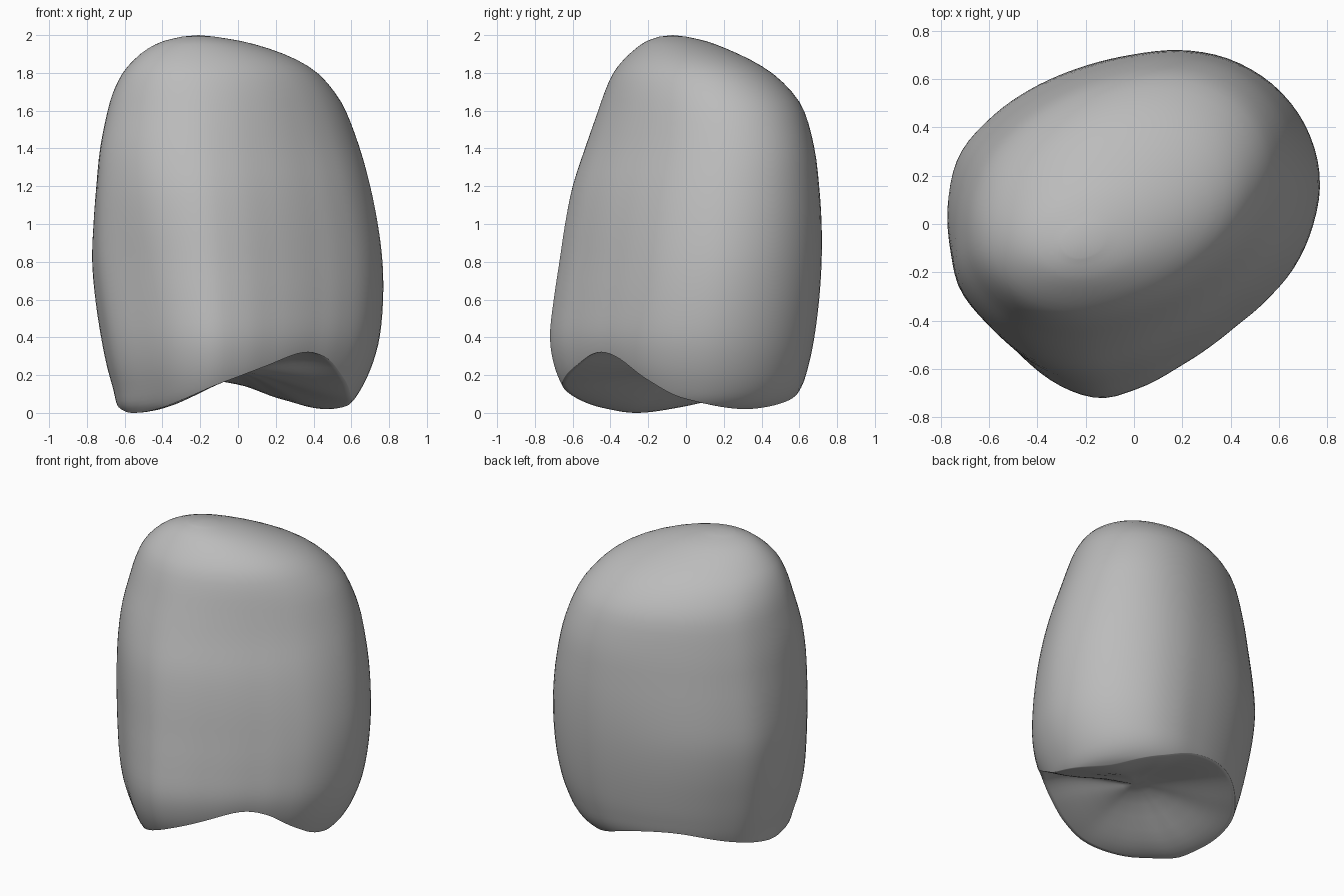
import bpy, bmesh, math

cube = bpy.data.objects.get("Cube")
if cube:
    bpy.data.objects.remove(cube)

N = 96
RINGS = 44
TAU = 2 * math.pi
angles = [i * TAU / N for i in range(N)]


def smooth_lookup(keys, x, period=None):
    """Smooth interpolation through sorted rows (key, value, value...)."""
    k = list(keys)
    if period:
        k = ([(r[0] - period, *r[1:]) for r in k[-2:]] + k
             + [(r[0] + period, *r[1:]) for r in k[:2]])
    for i in range(len(k) - 1):
        if k[i][0] <= x <= k[i + 1][0]:
            a, b = k[i], k[i + 1]
            p, q = k[max(i - 1, 0)], k[min(i + 2, len(k) - 1)]
            h = b[0] - a[0]
            t = (x - a[0]) / h
            out = []
            for c in range(1, len(a)):
                m0 = (b[c] - p[c]) / (b[0] - p[0]) * h
                m1 = (q[c] - a[c]) / (q[0] - a[0]) * h
                out.append((2*t**3 - 3*t*t + 1) * a[c] + (t**3 - 2*t*t + t) * m0
                           + (3*t*t - 2*t**3) * b[c] + (t**3 - t*t) * m1)
            return out
    return list(k[-1][1:])


# Widest outline of the crown
outline = [(.77, .18), (.72, .38), (.6, .55), (.4, .68), (.22, .72), (0, .705),
           (-.2, .66), (-.4, .58), (-.6, .44), (-.73, .28), (-.775, .07),
           (-.755, -.15), (-.71, -.31), (-.55, -.49), (-.33, -.67), (-.16, -.72),
           (0, -.68), (.2, -.575), (.4, -.435), (.55, -.31), (.67, -.17), (.745, 0)]
polar = sorted((math.atan2(y, x) % TAU, math.hypot(x, y)) for x, y in outline)
radius = [smooth_lookup(polar, a, TAU)[0] for a in angles]

# Height, x range, y range, diagonal lean, share of the outline shape
levels = [
    (0, -.61, .52, -.53, .45, .2, 1), (.04, -.64, .59, -.59, .54, .2, 1),
    (.12, -.66, .65, -.65, .607, .2, 1), (.25, -.695, .71, -.70, .65, .2, 1),
    (.4, -.725, .75, -.72, .68, .2, 1), (.6, -.755, .768, -.70, .705, .25, .97),
    (.8, -.772, .765, -.67, .718, .3, .9), (1.0, -.765, .74, -.64, .718, .33, .75),
    (1.2, -.75, .70, -.60, .705, .35, .6), (1.4, -.73, .645, -.535, .68, .35, .45),
    (1.6, -.69, .57, -.465, .625, .3, .3), (1.7, -.66, .51, -.43, .56, .27, .2),
    (1.8, -.61, .42, -.385, .455, .25, .1), (1.87, -.55, .31, -.33, .34, .24, 0),
    (1.93, -.475, .16, -.265, .21, .22, 0), (1.97, -.39, .01, -.205, .10, .2, 0),
    (1.992, -.295, -.125, -.14, .0, .2, 0)]

# Lower edge height around the crown: two feet, a front notch and a back rise
rim = [(0, .08), (35, .02), (65, .07), (90, .15), (120, .18), (150, .11), (180, .03),
       (205, 0), (230, .03), (245, .08), (262, .16), (285, .25), (308, .32),
       (325, .29), (342, .18)]
rim = [(math.radians(a), h) for a, h in rim]
edge = [max(0, smooth_lookup(rim, a, TAU)[0]) for a in angles]


def section(z):
    """Horizontal cross section fitted to the ranges at height z."""
    x0, x1, y0, y1, lean, share = smooth_lookup(levels, z)
    pts = []
    for a, wide in zip(angles, radius):
        c, s = math.cos(a), math.sin(a)
        oval = .73 * math.sqrt((1 - lean**2) / (1 - 2 * lean * c * s))
        r = share * wide + (1 - share) * oval
        pts.append((r * c, r * s))
    lx, hx = min(p[0] for p in pts), max(p[0] for p in pts)
    ly, hy = min(p[1] for p in pts), max(p[1] for p in pts)
    return [(x0 + (x - lx) / (hx - lx) * (x1 - x0),
             y0 + (y - ly) / (hy - ly) * (y1 - y0)) for x, y in pts]


# Outer wall and rounded top, starting from the wavy lower edge
BLEND = .7
top = levels[-1][0]
wall = []
for k in range(RINGS + 1):
    z = top * (1 - math.cos(math.pi * k / RINGS)) / 2
    if z >= BLEND:
        wall.append([(x, y, z) for x, y in section(z)])
        continue
    row = []
    for i in range(N):
        lift = edge[i] * (1 - z / BLEND) ** 1.5
        # the lip tucks in slightly below the wall
        x, y = section(z + lift * .9)[i]
        row.append((x, y, z + lift))
    wall.append(row)

# Hollow underside, from the middle out to the lower edge
mx, my, roof = -.03, -.02, .22
hollow = []
for s in (.15, .3, .45, .6, .72, .82, .9, .96):
    row = []
    for a, (x, y, z) in zip(angles, wall[0]):
        t = s * s * (3 - 2 * s)
        notch = math.exp(-((a - math.radians(308)) / .4) ** 2)
        row.append((mx + (x - mx) * s, my + (y - my) * s,
                    roof + (z - roof) * t + .03 * notch * math.sin(math.pi * s)))
    hollow.append(row)

bm = bmesh.new()
rings = [[bm.verts.new(p) for p in row] for row in hollow + wall]
for lo, hi in zip(rings, rings[1:]):
    for i in range(N):
        j = (i + 1) % N
        bm.faces.new((lo[i], lo[j], hi[j], hi[i]))
for row, tip in ((rings[0], (mx, my, roof)), (rings[-1], (-.21, -.07, 2.0))):
    v = bm.verts.new(tip)
    for i in range(N):
        bm.faces.new((row[i], row[(i + 1) % N], v))
bmesh.ops.recalc_face_normals(bm, faces=bm.faces)

mesh = bpy.data.meshes.new("crown")
bm.to_mesh(mesh)
bm.free()
crown = bpy.data.objects.new("crown", mesh)
bpy.context.collection.objects.link(crown)
mesh.shade_smooth()

# Plain grey surface
mat = bpy.data.materials.new("plain_grey")
mat.use_nodes = True
grey = (.5, .5, .5, 1)
mat.diffuse_color = grey
mat.node_tree.nodes["Principled BSDF"].inputs["Base Color"].default_value = grey
mesh.materials.append(mat)
